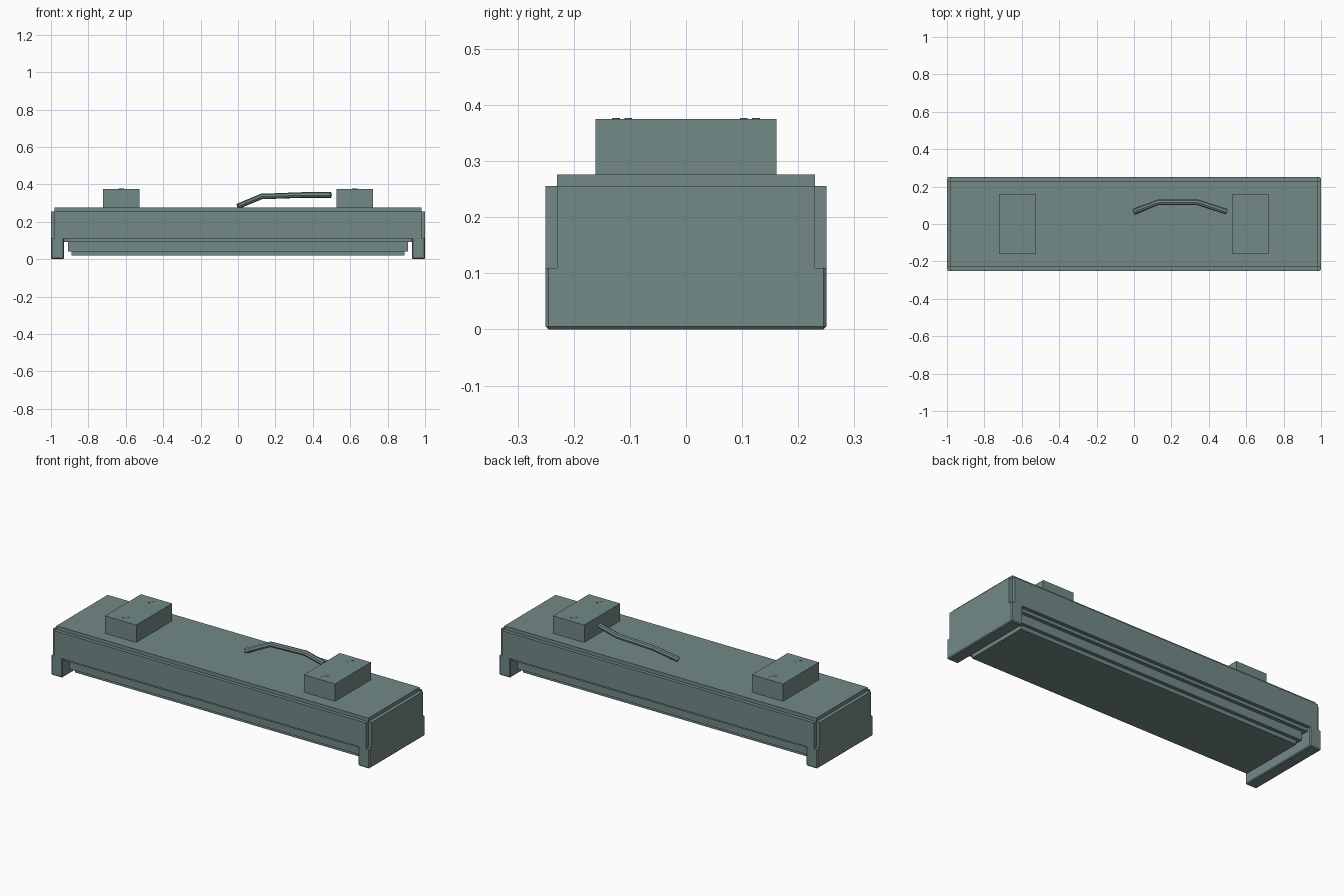
import bpy, bmesh
from mathutils import Matrix

if "Cube" in bpy.data.objects:
    bpy.data.objects.remove(bpy.data.objects["Cube"])

# Dark grey-green paint shared by every part
paint = bpy.data.materials.new("grey_green")
paint.diffuse_color = (0.17, 0.255, 0.245, 1)
paint.use_nodes = True
paint.node_tree.nodes["Principled BSDF"].inputs["Base Color"].default_value = paint.diffuse_color


def finish(name, bm):
    bmesh.ops.recalc_face_normals(bm, faces=bm.faces)
    me = bpy.data.meshes.new(name)
    bm.to_mesh(me)
    bm.free()
    me.materials.append(paint)
    ob = bpy.data.objects.new(name, me)
    bpy.context.collection.objects.link(ob)
    return ob


def box(name, x0, x1, y0, y1, z0, z1, bevel=0.0):
    """Box; a bevel softens every edge except the top rim."""
    bm = bmesh.new()
    bmesh.ops.create_cube(bm, size=1)
    for v in bm.verts:
        v.co.x = (x0 + x1) / 2 + v.co.x * (x1 - x0)
        v.co.y = (y0 + y1) / 2 + v.co.y * (y1 - y0)
        v.co.z = (z0 + z1) / 2 + v.co.z * (z1 - z0)
    if bevel:
        edges = [e for e in bm.edges if min(v.co.z for v in e.verts) < z1 - 1e-5]
        bmesh.ops.bevel(bm, geom=edges, offset=bevel, segments=1, affect='EDGES')
    return finish(name, bm)


def prism(name, outline, z0, z1):
    bm = bmesh.new()
    face = bm.faces.new([bm.verts.new((x, y, z0)) for x, y in outline])
    ext = bmesh.ops.extrude_face_region(bm, geom=[face], use_keep_orig=True)
    for v in ext["geom"]:
        if isinstance(v, bmesh.types.BMVert):
            v.co.z = z1
    return finish(name, bm)


# Main body: rectangle with notched vertical corners
X, Y, N = 1.0, 0.25, 0.02
corner = [(X, Y - N), (X - N, Y - N), (X - N, Y)]
outline = (corner
           + [(-x, y) for x, y in reversed(corner)]
           + [(-x, -y) for x, y in corner]
           + [(x, -y) for x, y in reversed(corner)])
body = prism("main_body", outline, 0.110, 0.256)

# Raised top deck
box("top_deck", -0.98, 0.98, -0.23, 0.23, 0.25, 0.276)

# Stepped underside
box("underside_upper_step", -0.935, 0.935, -0.23, 0.23, 0.092, 0.13)
box("underside_middle_step", -0.91, 0.91, -0.21, 0.21, 0.042, 0.10)
box("underside_bottom_plate", -0.89, 0.89, -0.19, 0.19, 0.02, 0.05)

for side, s in (("left", -1), ("right", 1)):
    # End feet running the full depth, merged flush into the body
    xs = sorted((s * 0.93, s * 1.0))
    foot = box(side + "_foot_helper", *xs, -0.25, 0.25, 0.0, 0.110, bevel=0.005)
    foot.hide_render = True
    foot.hide_viewport = True
    join = body.modifiers.new(side + "_foot", 'BOOLEAN')
    join.operation = 'UNION'
    join.solver = 'EXACT'
    join.object = foot

    # Top blocks with paired pins near both ends
    cx = s * 0.6245
    box(side + "_top_block", cx - 0.098, cx + 0.098, -0.161, 0.161, 0.274, 0.375)
    bm = bmesh.new()
    for t in (-1, 1):
        for dx, dy in ((-0.007, 0.103), (0.007, 0.125)):
            bmesh.ops.create_cone(
                bm, cap_ends=True, segments=8, radius1=0.007, radius2=0.007, depth=0.006,
                matrix=Matrix.Translation((cx + t * dx, t * dy, 0.3735)))
    finish(side + "_block_pins", bm)

# Bake the merged feet, dissolve flush seams, then drop the helpers
bpy.context.view_layer.update()
merged = bpy.data.meshes.new_from_object(
    body.evaluated_get(bpy.context.evaluated_depsgraph_get()))
body.modifiers.clear()
body.data = merged
bm = bmesh.new()
bm.from_mesh(merged)
bmesh.ops.remove_doubles(bm, verts=bm.verts, dist=1e-5)
bmesh.ops.dissolve_limit(bm, angle_limit=0.02, verts=bm.verts, edges=bm.edges)
bm.to_mesh(merged)
bm.free()
for side in ("left", "right"):
    bpy.data.objects.remove(bpy.data.objects[side + "_foot_helper"])

# Bent cable
path = [(0.0, 0.065, 0.283), (0.125, 0.115, 0.335), (0.345, 0.115, 0.343), (0.497, 0.065, 0.343)]
cu = bpy.data.curves.new("cable", 'CURVE')
cu.dimensions = '3D'
cu.bevel_depth = 0.015
cu.bevel_resolution = 2
cu.use_fill_caps = True
cu.materials.append(paint)
sp = cu.splines.new('POLY')
sp.points.add(len(path) - 1)
for p, co in zip(sp.points, path):
    p.co = (*co, 1)
sp.use_smooth = False
bpy.context.collection.objects.link(bpy.data.objects.new("cable", cu))
